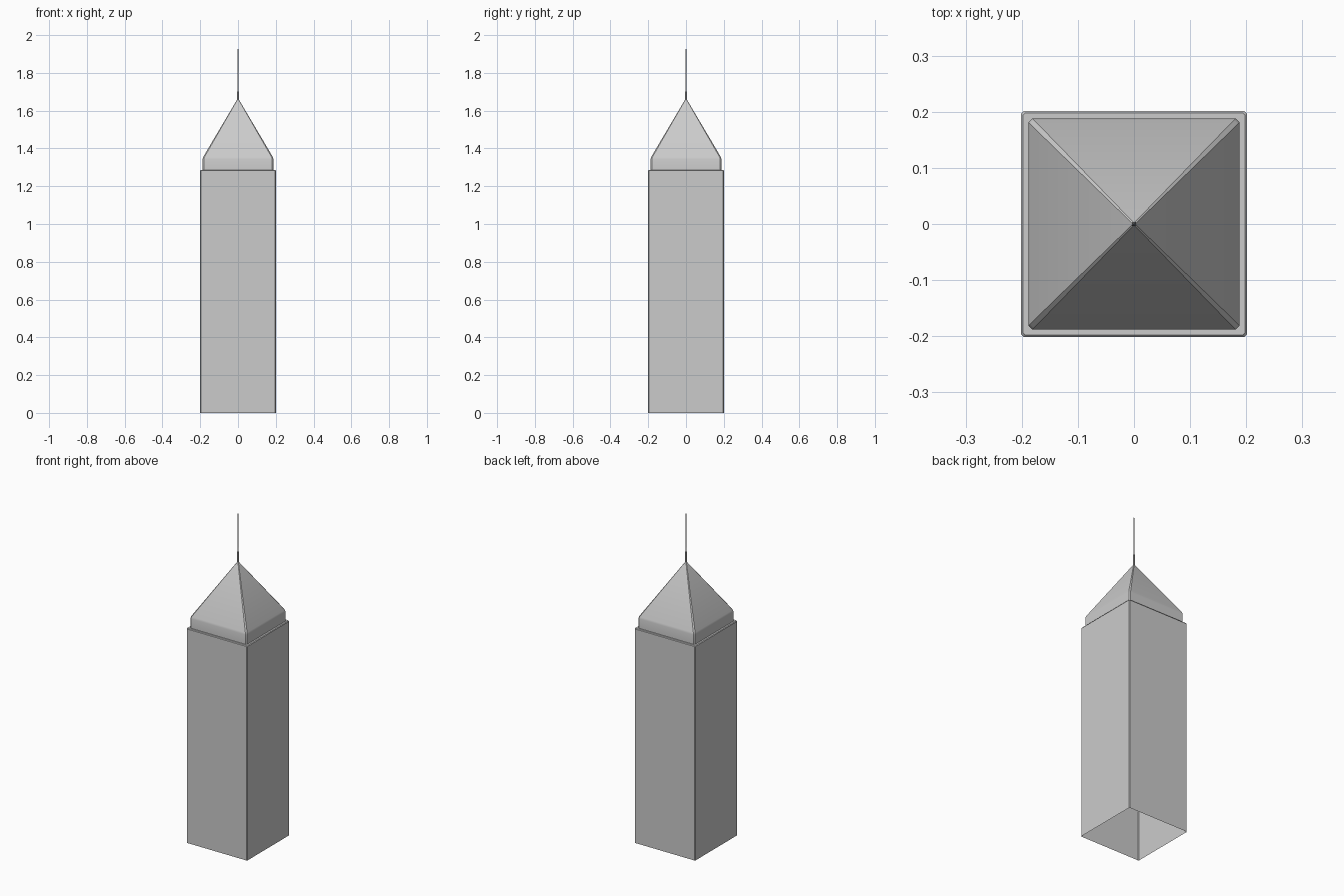
import bpy, bmesh, math

if "Cube" in bpy.data.objects:
    bpy.data.objects.remove(bpy.data.objects["Cube"])


def ring(bm, half, chamfer, z):
    """Square outline with cut corners, eight points."""
    pts = []
    for sx, sy in ((1, 1), (-1, 1), (-1, -1), (1, -1)):
        pair = [(sx * half, sy * (half - chamfer)), (sx * (half - chamfer), sy * half)]
        pts += pair if sx * sy > 0 else pair[::-1]
    return [bm.verts.new((x, y, z)) for x, y in pts]


def loft(name, rows, cap_top=True):
    """Skin a stack of (half width, corner cut, height) outlines; the base stays open."""
    bm = bmesh.new()
    rings = [ring(bm, *row) for row in rows]
    for low, high in zip(rings, rings[1:]):
        for i in range(8):
            j = (i + 1) % 8
            bm.faces.new((low[i], low[j], high[j], high[i]))
    if cap_top:
        bm.faces.new(rings[-1])
    mesh = bpy.data.meshes.new(name)
    bm.to_mesh(mesh)
    bm.free()
    obj = bpy.data.objects.new(name, mesh)
    bpy.context.collection.objects.link(obj)
    bpy.ops.object.select_all(action='DESELECT')
    obj.select_set(True)
    bpy.context.view_layer.objects.active = obj
    bpy.ops.object.shade_smooth_by_angle(angle=math.radians(35))
    return obj


# Hollow square shaft with a softened top rim
loft("tower_shaft", [(0.201, 0.004, 0.0), (0.201, 0.004, 1.282),
                     (0.198, 0.004, 1.286)])

# Short collar and pyramid roof with narrow flat hips
loft("pyramid_roof", [(0.188, 0.007, 1.286), (0.188, 0.007, 1.343),
                      (0.185, 0.007, 1.354), (0.004, 0.002, 1.66)])

# Thin mast: thicker foot, then a needle
loft("mast_foot", [(0.004, 0.0015, 1.645), (0.004, 0.0015, 1.70),
                   (0.0025, 0.001, 1.765)])
loft("mast_needle", [(0.0025, 0.001, 1.765), (0.0008, 0.0003, 2.0)])
